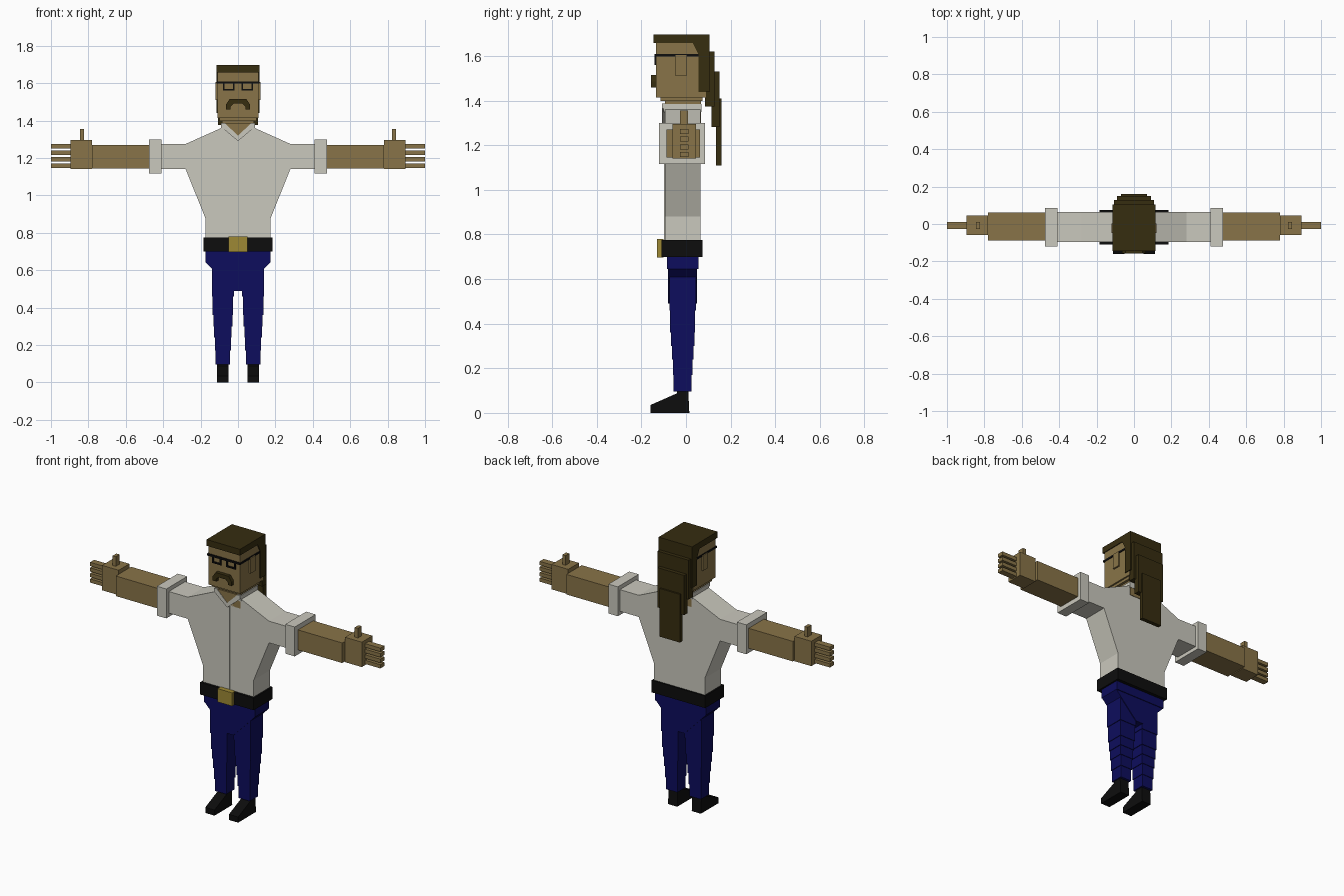
import bpy
import bmesh

default_cube = bpy.data.objects.get("Cube")
if default_cube:
    bpy.data.objects.remove(default_cube, do_unlink=True)


def make_material(name, red, green, blue):
    material = bpy.data.materials.new(name)
    material.use_nodes = True
    colour = (red, green, blue, 1)
    material.diffuse_color = colour
    shader = next(n for n in material.node_tree.nodes if n.type == "BSDF_PRINCIPLED")
    shader.inputs["Base Color"].default_value = colour
    return material


SKIN = make_material("warm skin", .25, .175, .065)
SHIRT = make_material("off white cloth", .59, .58, .51)
TROUSERS = make_material("navy cloth", .004, .004, .11)
BLACK = make_material("black leather", .004, .004, .004)
HAIR = make_material("dark brown hair", .037, .026, .005)
BRASS = make_material("brass", .34, .25, .035)


def prism(name, material, outline, start, end, along="y"):
    """Extrude an outline drawn in (x, z) along y, or in (y, z) along x."""
    mesh = bpy.data.meshes.new(name)
    bm = bmesh.new()

    def place(point, depth):
        across, height = point
        return (across, depth, height) if along == "y" else (depth, across, height)

    near = [bm.verts.new(place(p, start)) for p in outline]
    far = [bm.verts.new(place(p, end)) for p in outline]
    bm.faces.new(near)
    bm.faces.new(far[::-1])
    for i in range(len(outline)):
        j = (i + 1) % len(outline)
        bm.faces.new((near[i], far[i], far[j], near[j]))
    bmesh.ops.recalc_face_normals(bm, faces=bm.faces)
    bm.to_mesh(mesh)
    bm.free()
    mesh.materials.append(material)
    obj = bpy.data.objects.new(name, mesh)
    bpy.context.collection.objects.link(obj)
    return obj


def box(name, material, x, y, z):
    outline = [(x[0], z[0]), (x[1], z[0]), (x[1], z[1]), (x[0], z[1])]
    return prism(name, material, outline, y[0], y[1])


def wide(name, material, half_width, y, z):
    return box(name, material, (-half_width, half_width), y, z)


def pair(name, material, x, y, z):
    box("left_" + name, material, x, y, z)
    box("right_" + name, material, (-x[1], -x[0]), y, z)


def symmetric(half):
    """Close a half outline by reflecting it across x = 0."""
    return half + [(-x, z) for x, z in reversed(half) if x > 0]


# Shirt, collar and front strip
prism("shirt", SHIRT, symmetric([
    (.175, .77), (.175, .88), (.28, 1.14), (.45, 1.14),
    (.45, 1.275), (.28, 1.275), (.09, 1.36)]), -.095, .065)
pair("cuff", SHIRT, (.41, .475), (-.12, .085), (1.117, 1.3))
wide("collar", SHIRT, .09, (-.1, .07), (1.35, 1.385))
prism("open_neck", SKIN, [(-.07, 1.387), (.07, 1.387), (0, 1.318)], -.106, -.097)
for side, label in ((1, "left"), (-1, "right")):
    flap = [(0, 1.29), (.09, 1.366), (.09, 1.387), (.07, 1.387), (0, 1.318)]
    prism(label + "_collar_flap", SHIRT, [(side * x, z) for x, z in flap], -.108, -.094)
wide("button_strip", SHIRT, .012, (-.099, -.09), (.77, 1.3))

# Arms, hands, fingers and thumbs
pair("arm", SKIN, (.45, .78), (-.088, .062), (1.145, 1.27))
pair("hand", SKIN, (.78, .895), (-.06, .045), (1.14, 1.295))
for i in range(4):
    bottom = 1.147 + i * .0345
    pair(f"finger_{i}", SKIN, (.89, 1), (-.027, .012), (bottom, bottom + .023))
pair("thumb", SKIN, (.823, .845), (-.027, .01), (1.29, 1.355))

# Belt and buckle
wide("belt", BLACK, .185, (-.11, .075), (.7, .775))
wide("buckle", BRASS, .05, (-.13, -.1), (.697, .78))

# Hips and stepped trouser legs
wide("hips", TROUSERS, .175, (-.085, .055), (.645, .705))
prism("crotch", TROUSERS, symmetric([(.025, .49), (.175, .645)]), -.08, .05)
levels = [.63, .46, .36, .3, .24, .17, .095]
for i, (top, bottom) in enumerate(zip(levels, levels[1:])):
    step = i * .004
    pair(f"leg_section_{i}", TROUSERS, (.022 + step, .14 - step),
         (-.075 + step, .045 - step), (bottom, top))

# Shoes
for side, label in ((1, "left"), (-1, "right")):
    prism(label + "_shoe", BLACK, [
        (-.16, 0), (-.16, .035), (-.04, .088), (-.04, .1), (.01, .1), (.015, 0)],
        side * .05, side * .113, along="x")

# Head, chin, neck and ears
wide("neck", SKIN, .085, (-.095, .068), (1.3, 1.405))
wide("chin", SKIN, .1, (-.115, .075), (1.398, 1.416))
wide("head", SKIN, .11, (-.135, .09), (1.415, 1.66))
pair("ear", SKIN, (.105, .12), (-.047, .003), (1.51, 1.605))

# Hair cap, side hair and overlapping layers down the back
wide("hair_cap", HAIR, .115, (-.145, .105), (1.658, 1.697))
prism("side_hair", HAIR, [(.03, 1.66), (.055, 1.61), (.055, 1.44),
                          (.105, 1.44), (.105, 1.66)], -.115, .115, along="x")
wide("hair_layer_upper", HAIR, .107, (.085, .127), (1.375, 1.62))
wide("hair_layer_middle", HAIR, .092, (.115, .15), (1.283, 1.53))
wide("hair_layer_lower", HAIR, .07, (.135, .16), (1.11, 1.41))

# Moustache
prism("moustache", HAIR, symmetric([
    (.025, 1.49), (.04, 1.475), (.04, 1.46), (.065, 1.46),
    (.065, 1.485), (.045, 1.515)]), -.157, -.13)

# Glasses
front = (-.142, -.134)
wide("glasses_bar", BLACK, .114, front, (1.597, 1.609))
pair("glasses_arm", BLACK, (.106, .114), (-.142, .06), (1.597, 1.609))
pair("glasses_lower_rim", BLACK, (.018, .08), front, (1.56, 1.569))
pair("glasses_inner_rim", BLACK, (.018, .027), front, (1.56, 1.6))
pair("glasses_outer_rim", BLACK, (.071, .08), front, (1.56, 1.6))
